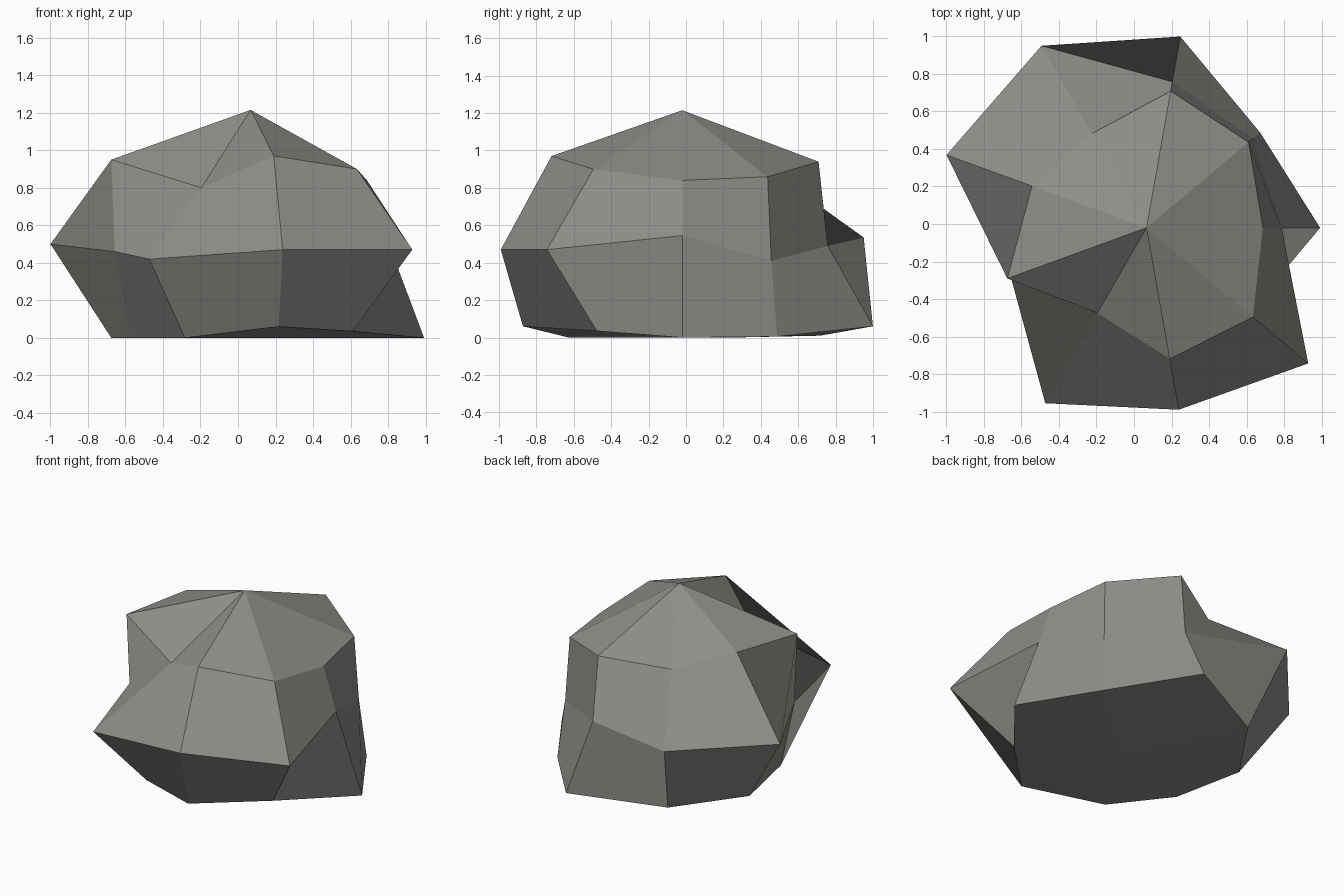
import bpy, bmesh, math

if "Cube" in bpy.data.objects:
    bpy.data.objects.remove(bpy.data.objects["Cube"])

SIDES = 9
CX, CY = 0.067, -0.02

# Three lumpy rings, bottom to top: (radius, height) every 40 degrees
RINGS = [
    [(.925, 0), (.79, .005), (1.035, .06), (.85, .01), (.79, 0),
     (.68, 0), (.70, 0), (.865, .06), (.71, .035)],
    [(.72, .545), (.74, .41), (.79, .49), (1.12, .535), (1.135, .50),
     (.77, .46), (1.08, .42), (.985, .47), (1.125, .47)],
    [(.62, .84), (.71, .86), (.74, .94), (.58, .87), (.65, .97),
     (.79, .95), (.525, .80), (.71, .97), (.74, .90)],
]

stone = bpy.data.materials.new("grey stone")
stone.diffuse_color = (0.27, 0.27, 0.25, 1)
stone.use_nodes = True
stone.node_tree.nodes["Principled BSDF"].inputs["Base Color"].default_value = stone.diffuse_color

bm = bmesh.new()
rings = []
for ring in RINGS:
    verts = []
    for k, (r, z) in enumerate(ring):
        a = math.tau * k / SIDES
        verts.append(bm.verts.new((CX + r * math.cos(a), CY + r * math.sin(a), z)))
    rings.append(verts)
base = bm.verts.new((CX, CY, 0))
peak = bm.verts.new((CX, CY, 1.215))

# Skin the sides, then fan the underside and the top
for k in range(SIDES):
    n = (k + 1) % SIDES
    for low, up in zip(rings, rings[1:]):
        bm.faces.new((low[k], low[n], up[n], up[k]))
    bm.faces.new((base, rings[0][n], rings[0][k]))
    bm.faces.new((peak, rings[-1][k], rings[-1][n]))

mesh = bpy.data.meshes.new("rock")
bm.to_mesh(mesh)
bm.free()
mesh.materials.append(stone)
bpy.context.collection.objects.link(bpy.data.objects.new("rock", mesh))
